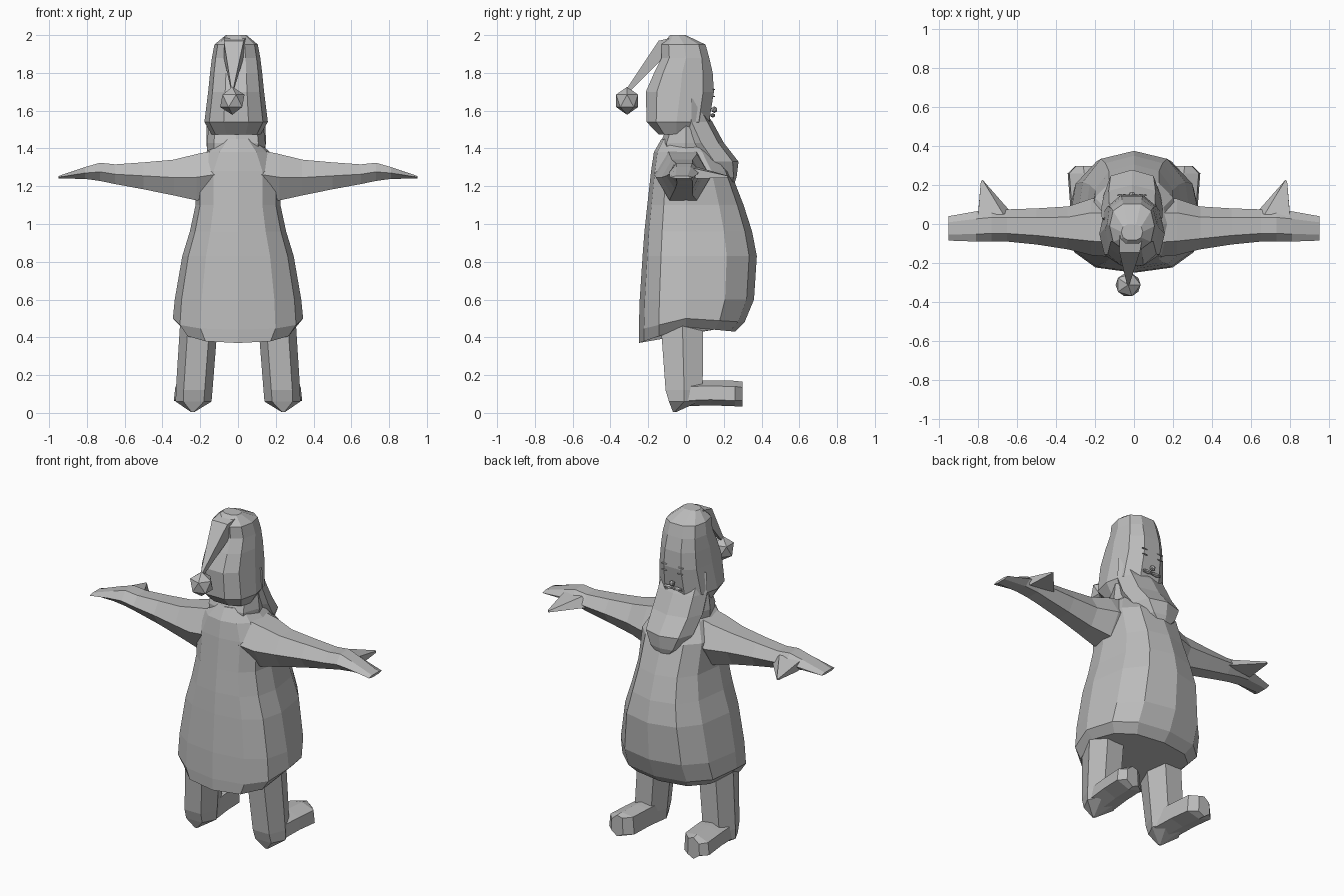
import bpy, bmesh, math
from mathutils import Vector

grey = bpy.data.materials.new("plain_grey")
grey.diffuse_color = (0.5, 0.5, 0.5, 1)


def make(name, bm, mirror=False):
    bmesh.ops.recalc_face_normals(bm, faces=bm.faces)
    me = bpy.data.meshes.new(name)
    bm.to_mesh(me)
    bm.free()
    me.materials.append(grey)
    ob = bpy.data.objects.new(name, me)
    bpy.context.collection.objects.link(ob)
    if mirror:
        ob.modifiers.new("mirror", 'MIRROR')
    return ob


def loft(name, rings, mirror=False):
    """Skin a list of point rings and close both ends."""
    bm = bmesh.new()
    vr = [[bm.verts.new(p) for p in r] for r in rings]
    n = len(vr[0])
    for a, b in zip(vr, vr[1:]):
        for i in range(n):
            j = (i + 1) % n
            bm.faces.new((a[i], a[j], b[j], b[i]))
    bm.faces.new(vr[0])
    bm.faces.new(vr[-1])
    return make(name, bm, mirror)


def spow(v, p):
    return math.copysign(abs(v) ** p, v)


def level(z, w, yb, yf, ym=0.0, cx=0.0, n=12, p=0.8, back=0.0, front=0.0):
    """Horizontal ring with separate depths; back and front lower the rim."""
    out = []
    for i in range(n):
        t = 2 * math.pi * i / n
        c, s = spow(math.cos(t), p), spow(math.sin(t), p)
        y = ym + (s * (yf - ym) if s > 0 else -s * (yb - ym))
        out.append((cx + c * w, y, z - back * max(0, -s) - front * max(0, s)))
    return out


def cross(x, zb, zt, yb, yf, n=6):
    """Vertical ring across an arm."""
    return [(x, (yb + yf) / 2 + (yf - yb) / 2 * math.cos(2 * math.pi * i / n),
             (zb + zt) / 2 + (zt - zb) / 2 * spow(math.sin(2 * math.pi * i / n), 0.8))
            for i in range(n)]


# Robe with a round belly and dipped hem
loft("robe", [
    level(0.455, 0.30, -0.25, 0.26, back=0.085, front=0.025),
    level(0.50, 0.345, -0.25, 0.31, back=0.06, front=0.02),
    level(0.60, 0.335, -0.245, 0.36),
    level(0.83, 0.295, -0.23, 0.375),
    level(0.96, 0.255, -0.22, 0.35),
    level(1.10, 0.225, -0.205, 0.305),
    level(1.28, 0.225, -0.185, 0.235),
    level(1.38, 0.17, -0.17, 0.15),
    level(1.45, 0.09, -0.13, 0.08)])

# Arms tapering into flat hands
loft("arm", [
    cross(0.10, 1.12, 1.41, -0.17, 0.13),
    cross(0.22, 1.11, 1.385, -0.16, 0.13),
    cross(0.34, 1.14, 1.352, -0.13, 0.09),
    cross(0.50, 1.175, 1.335, -0.105, 0.08),
    cross(0.65, 1.205, 1.322, -0.09, 0.075),
    cross(0.73, 1.222, 1.33, -0.09, 0.075),
    cross(0.81, 1.235, 1.305, -0.09, 0.065),
    cross(0.95, 1.24, 1.255, -0.085, 0.04)], True)

# Thumbs
loft("thumb", [
    [(0.63, 0.06, 1.25), (0.80, 0.05, 1.24), (0.80, 0.04, 1.295), (0.67, 0.05, 1.305)],
    [(0.775, 0.225, 1.245), (0.785, 0.22, 1.245), (0.785, 0.22, 1.255), (0.775, 0.225, 1.255)]], True)

# Legs with a pointed heel underneath
loft("leg", [
    level(0.005, 0.01, -0.07, -0.05, -0.06, 0.24, 6),
    level(0.06, 0.095, -0.10, 0.08, -0.01, 0.235, 6),
    level(0.12, 0.097, -0.12, 0.10, -0.01, 0.232, 6),
    level(0.50, 0.10, -0.15, 0.105, -0.02, 0.205, 6)], True)


def foot_ring(y, cx, w, zb, zt):
    return [(cx - w, y, zb + 0.02), (cx, y, zb), (cx + w, y, zb + 0.03),
            (cx + w * 0.9, y, zt - 0.03), (cx, y, zt), (cx - w * 0.9, y, zt - 0.01)]


# Feet
loft("foot", [
    foot_ring(0.0, 0.235, 0.085, 0.035, 0.17),
    foot_ring(0.13, 0.245, 0.085, 0.04, 0.172),
    foot_ring(0.26, 0.255, 0.085, 0.035, 0.17),
    foot_ring(0.298, 0.26, 0.04, 0.035, 0.165)], True)

# Neck
loft("neck", [
    level(1.32, 0.15, -0.13, 0.17, cx=-0.01, n=8),
    level(1.43, 0.155, -0.135, 0.16, cx=-0.01, n=8),
    level(1.56, 0.14, -0.08, 0.10, cx=-0.01, n=8)])

# Head and cap
HX = -0.01
loft("head_and_cap", [
    level(1.475, 0.13, -0.15, 0.06, -0.05, HX, 10),
    level(1.54, 0.168, -0.215, 0.13, -0.05, HX, 10),
    level(1.70, 0.148, -0.22, 0.155, -0.03, HX, 10),
    level(1.80, 0.138, -0.175, 0.148, -0.02, HX, 10),
    level(1.88, 0.128, -0.135, 0.128, 0.0, HX, 10),
    level(1.95, 0.115, -0.135, 0.108, -0.01, HX, 10),
    level(2.0, 0.055, -0.085, 0.0, -0.04, HX, 10)])

# Drooping cap tail and its bobble
loft("cap_tail", [
    [(-0.08, -0.04, 1.92), (0.05, -0.04, 1.92), (0.045, -0.06, 1.99), (-0.075, -0.06, 1.99)],
    [(-0.075, -0.12, 1.88), (0.03, -0.12, 1.88), (0.03, -0.145, 1.97), (-0.075, -0.145, 1.97)],
    [(-0.035, -0.30, 1.70), (-0.025, -0.30, 1.70), (-0.025, -0.315, 1.715), (-0.035, -0.315, 1.715)]])


def ball(name, loc, size, sub=1, mirror_x=None):
    bm = bmesh.new()
    for x in ([loc[0]] if mirror_x is None else [loc[0], 2 * mirror_x - loc[0]]):
        r = bmesh.ops.create_icosphere(bm, subdivisions=sub, radius=1)
        for v in r["verts"]:
            v.co = Vector((x + v.co.x * size[0], loc[1] + v.co.y * size[1], loc[2] + v.co.z * size[2]))
    return make(name, bm)


ball("cap_bobble", (-0.03, -0.312, 1.652), (0.072, 0.068, 0.074))

# Beard wrapping the jaw and ending in a blunt tip
loft("beard", [
    level(1.665, 0.150, 0.02, 0.05, 0.03, HX, 8),
    level(1.54, 0.155, -0.03, 0.14, 0.03, HX, 8),
    level(1.43, 0.158, -0.02, 0.20, 0.08, HX, 8),
    level(1.33, 0.145, 0.06, 0.278, 0.15, HX, 8),
    level(1.25, 0.10, 0.14, 0.268, 0.20, HX, 8),
    level(1.195, 0.035, 0.20, 0.25, 0.225, HX, 8)])

# Nose, moustache, closed eyes and brows
ball("nose", (HX, 0.15, 1.605), (0.018, 0.018, 0.018))
ball("moustache", (HX + 0.03, 0.142, 1.575), (0.038, 0.014, 0.012), 1, HX)
ball("eyes", (HX + 0.055, 0.149, 1.675), (0.022, 0.006, 0.004), 1, HX)
ball("eyebrows", (HX + 0.055, 0.147, 1.712), (0.024, 0.007, 0.005), 1, HX)
